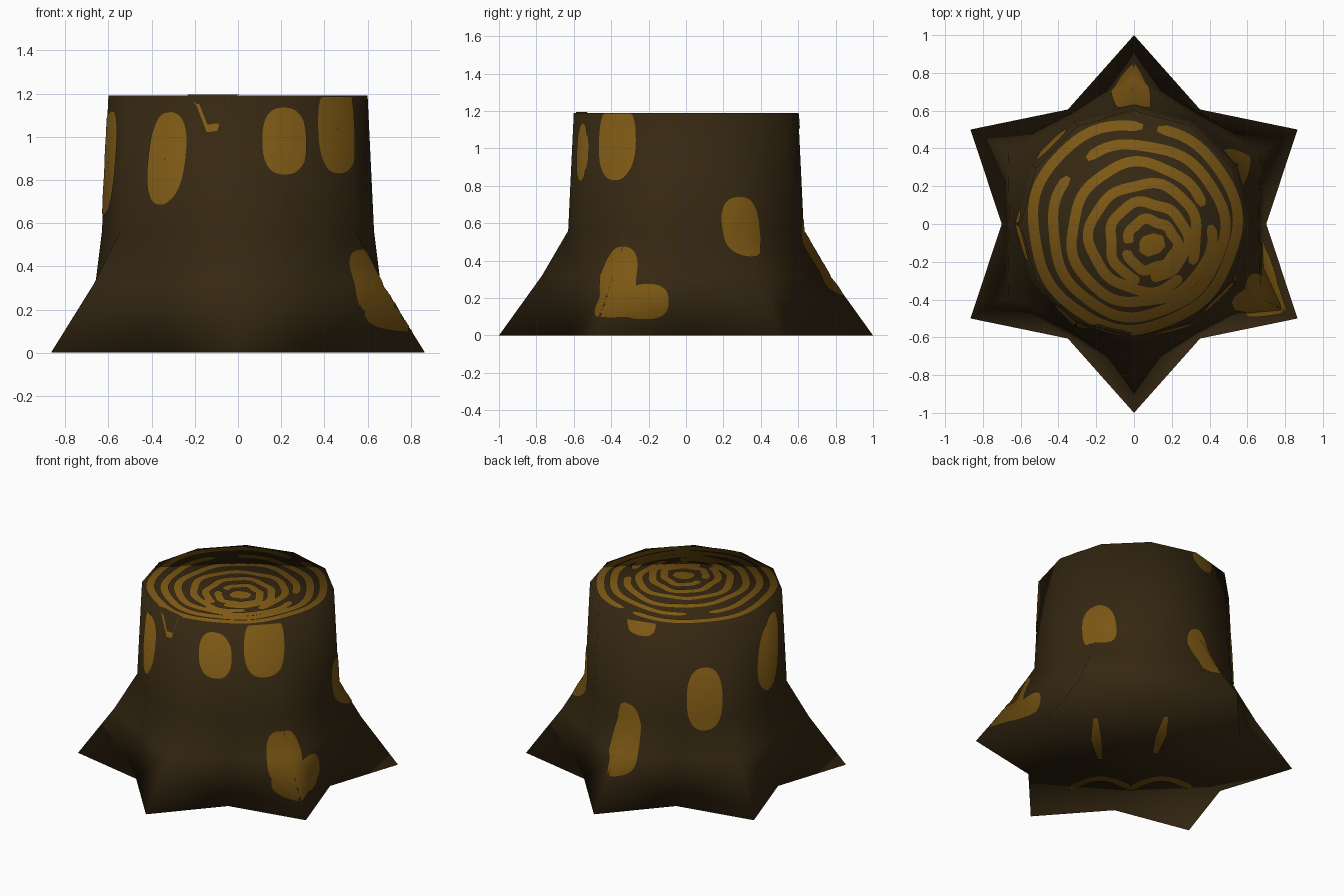
import bpy, bmesh, math, random
from mathutils import Vector
from mathutils.bvhtree import BVHTree
from mathutils.geometry import barycentric_transform

random.seed(4)
SIDES = 12
LIFT = 0.005

cube = bpy.data.objects.get("Cube")
if cube:
    bpy.data.objects.remove(cube, do_unlink=True)


def material(name, colour):
    m = bpy.data.materials.new(name)
    m.use_nodes = True
    m.diffuse_color = colour
    bsdf = m.node_tree.nodes["Principled BSDF"]
    bsdf.inputs["Base Color"].default_value = colour
    bsdf.inputs["Roughness"].default_value = 0.9
    return m


bark = material("dark bark", (0.036, 0.021, 0.006, 1))
wood = material("ochre wood", (0.205, 0.098, 0.007, 1))


def add_object(name, bm, mat):
    mesh = bpy.data.meshes.new(name)
    bm.to_mesh(mesh)
    obj = bpy.data.objects.new(name, mesh)
    bpy.context.collection.objects.link(obj)
    mesh.materials.append(mat)
    mesh.polygons.foreach_set("use_smooth", [True] * len(mesh.polygons))
    return obj


# Stump body: star-shaped root flare rising to a twelve-sided trunk
body = bmesh.new()
levels = [(0, 1.0, 0.7), (0.32, 0.77, 0.66), (0.56, 0.63, 0.63), (1.19, 0.6, 0.6)]
rings = []
for z, tip, valley in levels:
    ring = []
    for i in range(SIDES):
        a = math.tau * i / SIDES
        r = tip if i % 2 else valley
        ring.append(body.verts.new((r * math.cos(a), r * math.sin(a), z)))
    rings.append(ring)
for low, high in zip(rings, rings[1:]):
    for i in range(SIDES):
        j = (i + 1) % SIDES
        a, b, c, d = low[i], low[j], high[j], high[i]
        # creases run from each valley up to the root ridge
        if i % 2:
            body.faces.new((a, b, d))
            body.faces.new((b, c, d))
        else:
            body.faces.new((a, b, c))
            body.faces.new((a, c, d))
for ring, z in ((rings[0], 0), (rings[-1], levels[-1][0])):
    centre = body.verts.new((0, 0, z))
    for i in range(SIDES):
        body.faces.new((ring[i], ring[(i + 1) % SIDES], centre))
bmesh.ops.recalc_face_normals(body, faces=body.faces)
body.normal_update()
body.faces.ensure_lookup_table()
add_object("stump_body", body, bark)
tree = BVHTree.FromBMesh(body)


def project(origin, direction):
    """Drop a point on the body, returning the lifted point and smooth normal."""
    hit, flat, index, _ = tree.ray_cast(Vector(origin), Vector(direction))
    vs = body.faces[index].verts
    n = barycentric_transform(hit, *[v.co for v in vs], *[v.normal for v in vs])
    return hit + flat * LIFT, n.normalized()


def patch(name, rows, closed=False):
    """Thin painted plate from a grid of rays that follows the body."""
    bm = bmesh.new()
    normals, grid = [], []
    for row in rows:
        line = []
        for ray in row:
            co, n = project(*ray)
            line.append(bm.verts.new(co))
            normals.append(n)
        grid.append(line)
    bm.verts.index_update()
    count = len(grid[0])
    for r0, r1 in zip(grid, grid[1:]):
        for i in range(count if closed else count - 1):
            j = (i + 1) % count
            f = bm.faces.new((r0[i], r0[j], r1[j], r1[i]))
            f.normal_update()
            if f.normal.dot(normals[r0[i].index]) < 0:
                f.normal_flip()
    obj = add_object(name, bm, wood)
    obj.data.normals_split_custom_set_from_vertices(normals)
    bm.free()


def bark_spot(name, degrees, z, half_w, half_h, tilt=0.0):
    """Rounded worn spot on the side of the trunk."""
    rows = []
    for k in range(11):
        s = max(k / 10, 0.01)
        row = []
        for i in range(40):
            t = math.tau * i / 40
            c, d = math.cos(t), math.sin(t)
            u = half_w * s * math.copysign(abs(c) ** 0.8, c)
            v = half_h * s * math.copysign(abs(d) ** 0.8, d)
            a = math.radians(degrees) + (u + tilt * v) / 0.62
            h = min(z + v, 1.186)
            out = Vector((math.cos(a), math.sin(a), 0))
            row.append((out * 2 + Vector((0, 0, h)), -out))
        rows.append(row)
    patch(name, rows, closed=True)


def ribbon(name, points, half_w, up):
    """Flat band along a path on the cut top (up=1) or the underside (up=-1)."""
    pts = [Vector(p) for p in points]
    rows = [[], [], []]
    for i, p in enumerate(pts):
        along = (pts[min(i + 1, len(pts) - 1)] - pts[max(i - 1, 0)]).normalized()
        side = Vector((-along.y, along.x))
        taper = 0.5 if i in (0, len(pts) - 1) else 1
        for k in (-1, 0, 1):
            q = p + side * half_w * taper * k
            rows[k + 1].append(((q.x, q.y, 3 * up), (0, 0, -up)))
    patch(name, rows)


# Worn spots around the trunk and roots
bark_spot("spot_right", 186, 0.88, 0.14, 0.24, 0.15)
bark_spot("spot_front_right", 236, 0.9, 0.11, 0.215, 0.1)
bark_spot("spot_front", 291, 0.98, 0.11, 0.155)
bark_spot("spot_front_left_rim", 321, 1.04, 0.135, 0.21)
bark_spot("spot_left", 29, 0.58, 0.115, 0.16, -0.1)
bark_spot("spot_back_right", 136, 0.69, 0.115, 0.21)
bark_spot("spot_back_root", 91, 0.41, 0.09, 0.21, -0.1)
bark_spot("spot_back_rim", 97, 1.18, 0.1, 0.09)
bark_spot("spot_root_upper", 329, 0.31, 0.1, 0.165)
bark_spot("spot_root_side", 343, 0.18, 0.1, 0.095)
bark_spot("spot_root_lower", 333, 0.16, 0.13, 0.065)

# Growth rings on the cut top, drifting off centre towards the pith
radii = [0.54, 0.455, 0.37, 0.285, 0.205, 0.13]
for n, radius in enumerate(radii):
    f = n / (len(radii) - 1)
    start = random.uniform(0, math.tau)
    phase = random.uniform(0, math.tau)
    sweep = math.tau - (0.15 if n == 0 else 0.3)
    path = []
    for i in range(73):
        a = start + sweep * i / 72
        r = radius + 0.008 * math.sin(3 * a + phase) + 0.006 * math.sin(7 * a + phase)
        path.append((0.09 * f + r * math.cos(a), -0.01 - 0.1 * f + r * math.sin(a)))
    ribbon(f"growth_ring_{n + 1}", path, 0.027, 1)
ribbon("pith", [(0.03, -0.12), (0.06, -0.12), (0.12, -0.1), (0.16, -0.09)], 0.055, 1)

# Marks on the underside, laid out along a diagonal axis
diag = math.radians(50)
right = Vector((-math.sin(diag), math.cos(diag)))
fwd = Vector((math.cos(diag), math.sin(diag)))


def under(s, d):
    return right * s + fwd * d


ribbon("under_bar_a", [under(-0.24, 0.46), under(-0.235, 0.2), under(-0.21, -0.05)], 0.035, -1)
ribbon("under_bar_b", [under(0.2, 0.48), under(0.17, 0.25), under(0.13, 0.02)], 0.035, -1)
arch = []
for i in range(33):
    s = -0.4 + 0.76 * i / 32
    arch.append(under(s, -0.41 + 0.12 * abs(math.sin(math.tau * i / 32))))
ribbon("under_arch", arch, 0.03, -1)
body.free()
